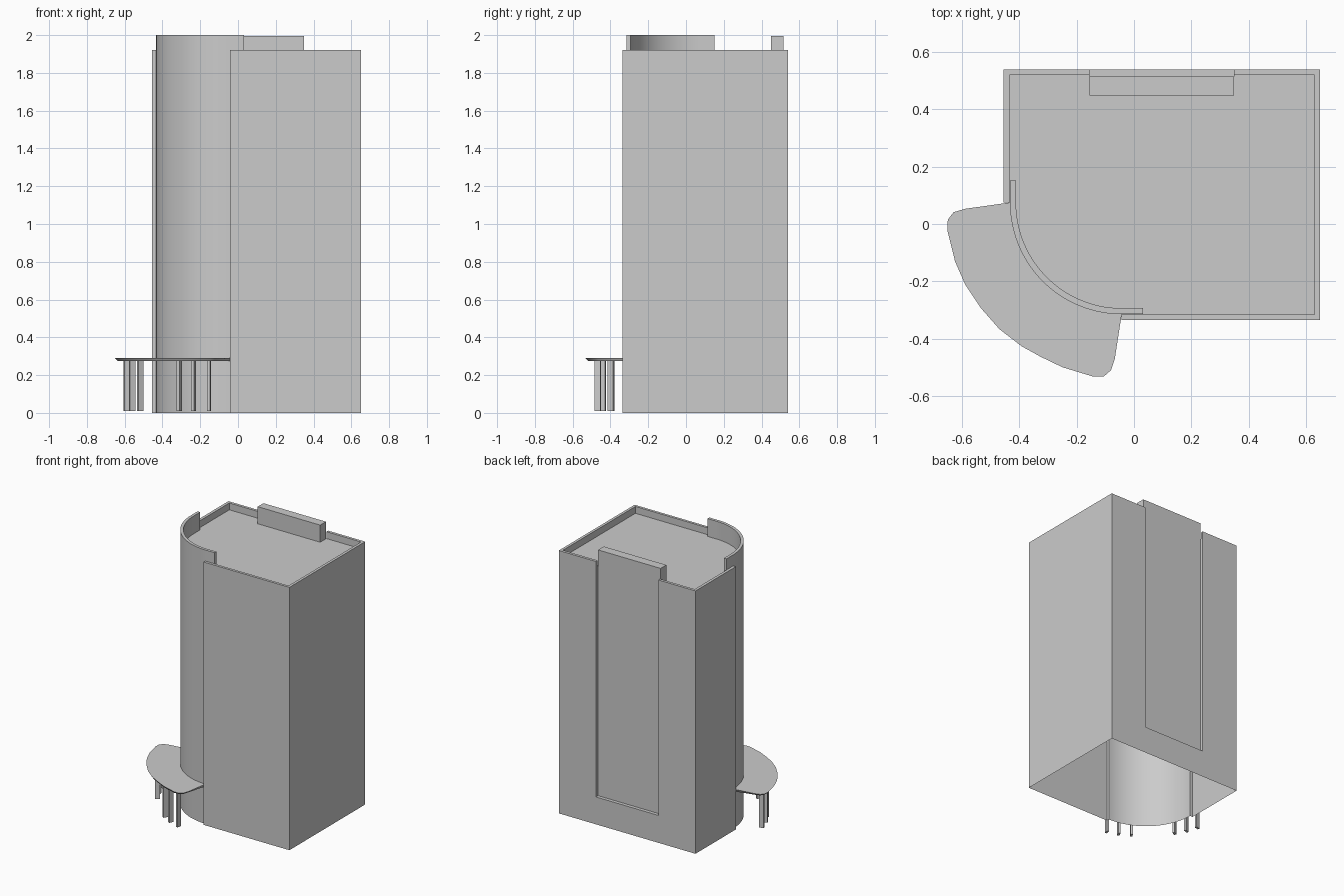
import bpy, bmesh, math
from mathutils import Matrix, Vector

if "Cube" in bpy.data.objects:
    bpy.data.objects.remove(bpy.data.objects["Cube"])

CX, CY, R = -0.043, 0.075, 0.39      # curved corner centre and radius
ROOF, PARAPET, TOP = 1.87, 1.92, 2.0


def arc(r, n=28):
    # quarter circle from the left side round to the front
    return [(CX + r * math.cos(math.pi + i * math.pi / 2 / n),
             CY + r * math.sin(math.pi + i * math.pi / 2 / n)) for i in range(n + 1)]


def prism(name, bottom, z0, z1, top=None):
    # closed solid between a bottom outline and a top outline
    top = top or bottom
    bm = bmesh.new()
    a = [bm.verts.new((x, y, z0)) for x, y in bottom]
    b = [bm.verts.new((x, y, z1)) for x, y in top]
    bm.faces.new(a)
    bm.faces.new(b)
    for i in range(len(a)):
        j = (i + 1) % len(a)
        bm.faces.new((a[i], a[j], b[j], b[i]))
    bmesh.ops.recalc_face_normals(bm, faces=bm.faces[:])
    me = bpy.data.meshes.new(name)
    bm.to_mesh(me)
    bm.free()
    ob = bpy.data.objects.new(name, me)
    bpy.context.collection.objects.link(ob)
    return ob


def rect(x0, x1, y0, y1):
    return [(x0, y0), (x1, y0), (x1, y1), (x0, y1)]


def activate(ob):
    bpy.ops.object.select_all(action='DESELECT')
    ob.select_set(True)
    bpy.context.view_layer.objects.active = ob


def smooth(ob):
    activate(ob)
    bpy.ops.object.shade_smooth_by_angle(angle=math.radians(30))


def cut(ob, cutter):
    mod = ob.modifiers.new("cut", 'BOOLEAN')
    mod.operation = 'DIFFERENCE'
    mod.solver = 'EXACT'
    mod.object = cutter
    activate(ob)
    bpy.ops.object.modifier_apply(modifier=mod.name)
    bpy.data.objects.remove(cutter)


# Tower with a rounded front-left corner
outline = [(-0.455, 0.54), (-0.455, CY)] + arc(R) + [(CX, -0.335), (0.65, -0.335), (0.65, 0.54)]
tower = prism("tower", outline, 0, PARAPET)
cut(tower, prism("roof_cutter", rect(-0.434, 0.63, -0.316, 0.52), ROOF, 2.2))
cut(tower, prism("back_recess_cutter", rect(-0.155, 0.35, 0.515, 0.7), 0.2, 2.2))

# The tower is open underneath
bm = bmesh.new()
bm.from_mesh(tower.data)
bmesh.ops.delete(bm, geom=[f for f in bm.faces if all(v.co.z < 1e-4 for v in f.verts)],
                 context='FACES_ONLY')
bm.to_mesh(tower.data)
bm.free()
smooth(tower)

# Raised curved wall above the corner
T = 0.021
outer = [(CX - R, 0.152)] + arc(R) + [(0.031, CY - R)]
inner = [(CX - R + T, 0.152)] + arc(R - T) + [(0.031, CY - R + T)]
smooth(prism("curved_parapet", outer + inner[::-1], ROOF, TOP))

# Upstand on the back edge of the roof
prism("back_upstand", rect(-0.155, 0.35, 0.449, 0.515), ROOF, TOP - 0.005)

# Entrance canopy with a tapered underside
edge = [(-0.59, 0.053), (-0.63, 0.041), (-0.65, 0.015), (-0.652, -0.02), (-0.625, -0.13),
        (-0.59, -0.21), (-0.535, -0.293), (-0.47, -0.367), (-0.392, -0.427), (-0.325, -0.464),
        (-0.25, -0.5), (-0.145, -0.532), (-0.105, -0.532), (-0.08, -0.51), (-0.067, -0.47)]
mid = Vector((-0.34, -0.22))
under = [tuple(mid + (Vector(p) - mid) * 0.95) for p in edge]
wall = arc(R)[::-1]
smooth(prism("canopy", under + wall, 0.274, 0.29, edge + wall))

# Two groups of three posts, mirrored about the corner diagonal
posts = [(-0.517, -0.19), (-0.56, -0.115), (-0.588, -0.033)]
posts += [(y - 0.12, x + 0.12) for x, y in posts]
for i, (x, y) in enumerate(posts):
    turn = Matrix.Rotation(math.atan2(y - CY, x - CX), 2)
    section = [tuple(turn @ Vector(p) + Vector((x, y)))
               for p in rect(-0.016, 0.016, -0.008, 0.008)]
    prism(f"canopy_post_{i + 1}", section, 0.01, 0.276)
